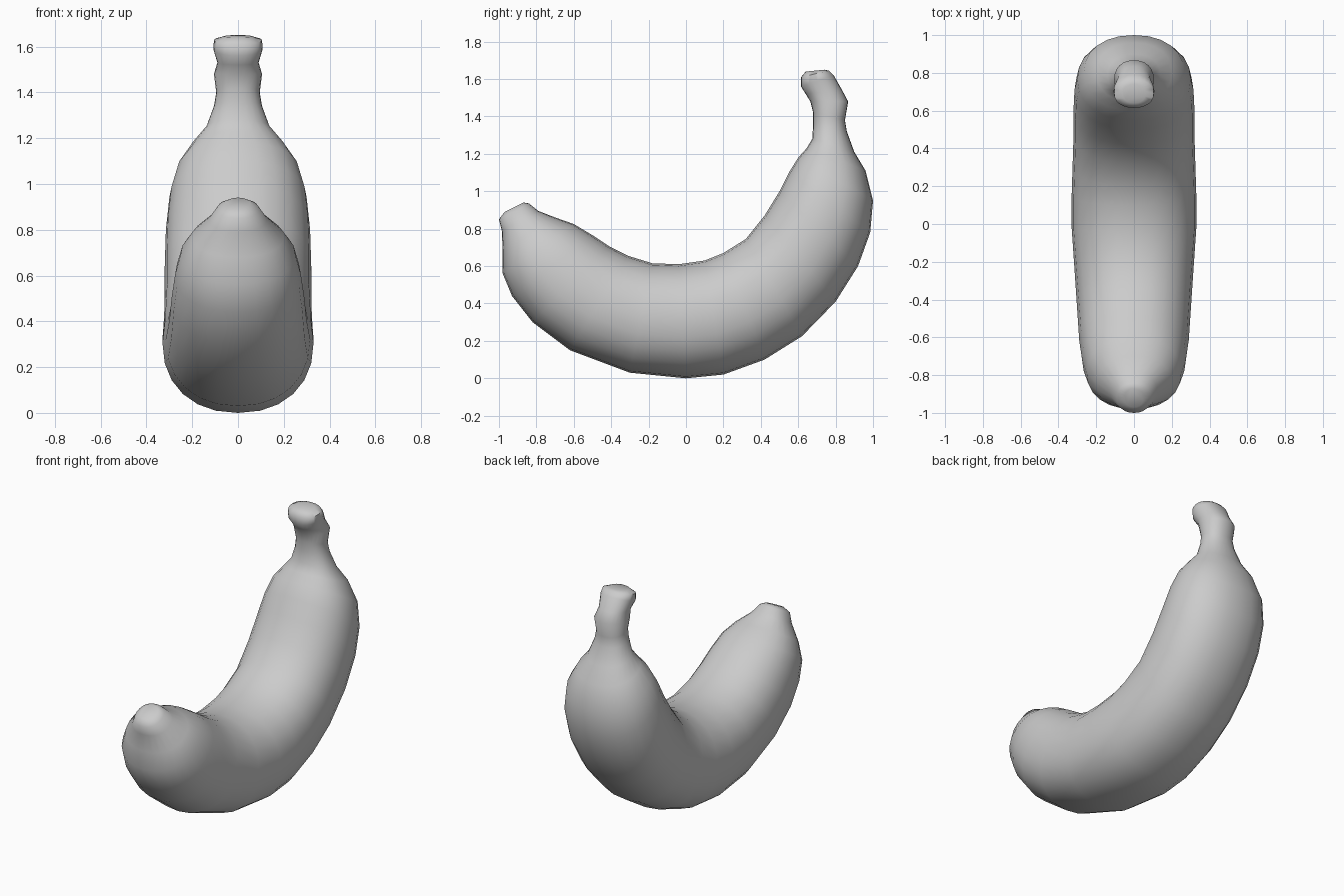
import bpy
import bmesh
from math import cos, sin, pi, copysign
from mathutils import Vector

default_cube = bpy.data.objects.get("Cube")
if default_cube:
    bpy.data.objects.remove(default_cube, do_unlink=True)

SIDES = 24
ROUNDNESS = 2.2  # slightly fuller than an ellipse


def make_material(name, colour):
    material = bpy.data.materials.new(name)
    material.use_nodes = True
    material.diffuse_color = colour
    material.node_tree.nodes["Principled BSDF"].inputs["Base Color"].default_value = colour
    return material


def squircle(angle):
    """Point on a unit superellipse."""
    power = 2 / ROUNDNESS
    c, s = cos(angle), sin(angle)
    return copysign(abs(c) ** power, c), copysign(abs(s) ** power, s)


def add_ring(bm, outer_y, outer_z, inner_y, inner_z, half_width):
    """Cross-section spanning the outer and inner curve of the fruit."""
    outer = Vector((0, outer_y, outer_z))
    inner = Vector((0, inner_y, inner_z))
    centre, reach = (outer + inner) / 2, (outer - inner) / 2
    ring = []
    for i in range(SIDES):
        across, along = squircle(2 * pi * i / SIDES)
        ring.append(bm.verts.new(centre + reach * along + Vector((half_width * across, 0, 0))))
    return ring


def loft(name, sections, material):
    bm = bmesh.new()
    rings = [add_ring(bm, *section) for section in sections]
    for a, b in zip(rings, rings[1:]):
        for i in range(SIDES):
            j = (i + 1) % SIDES
            bm.faces.new((a[i], a[j], b[j], b[i]))
    bm.faces.new(rings[0])
    bm.faces.new(rings[-1])
    bmesh.ops.recalc_face_normals(bm, faces=bm.faces)
    mesh = bpy.data.meshes.new(name)
    bm.to_mesh(mesh)
    bm.free()
    mesh.materials.append(material)
    obj = bpy.data.objects.new(name, mesh)
    bpy.context.collection.objects.link(obj)
    bpy.ops.object.select_all(action="DESELECT")
    obj.select_set(True)
    bpy.context.view_layer.objects.active = obj
    bpy.ops.object.shade_smooth_by_angle(angle=pi / 3)
    return obj


# Each section: outer y, outer z, inner y, inner z, half width
blossom_tip = [
    (-.97, .89, -.87, .94, .05),
    (-1, .85, -.84, .935, .09),
    (-.985, .79, -.79, .895, .125),
]
body = [
    (-.98, .68, -.7, .86, .2),
    (-.98, .56, -.6, .825, .25),
    (-.93, .44, -.5, .765, .275),
    (-.82, .3, -.41, .705, .29),
    (-.62, .15, -.31, .655, .3),
    (-.3, .03, -.18, .615, .315),
    (0, 0, -.04, .61, .33),
    (.2, .02, .1, .63, .33),
    (.42, .1, .2, .67, .325),
    (.62, .225, .32, .745, .32),
    (.8, .41, .42, .87, .32),
    (.92, .6, .5, 1, .315),
    (.985, .78, .55, 1.1, .3),
    (1, .95, .6, 1.18, .265),
    (.96, 1.11, .645, 1.23, .2),
]
stem = [
    (.9, 1.21, .675, 1.28, .14),
    (.86, 1.32, .68, 1.36, .105),
    (.85, 1.38, .68, 1.42, .095),
    (.867, 1.48, .665, 1.48, .105),
    (.835, 1.54, .64, 1.52, .09),
    (.79, 1.62, .615, 1.56, .108),
    (.765, 1.645, .615, 1.61, .105),
    (.74, 1.65, .64, 1.64, .06),
]

grey = make_material("plain grey", (.6, .6, .6, 1))
loft("banana", blossom_tip + body + stem, grey)
